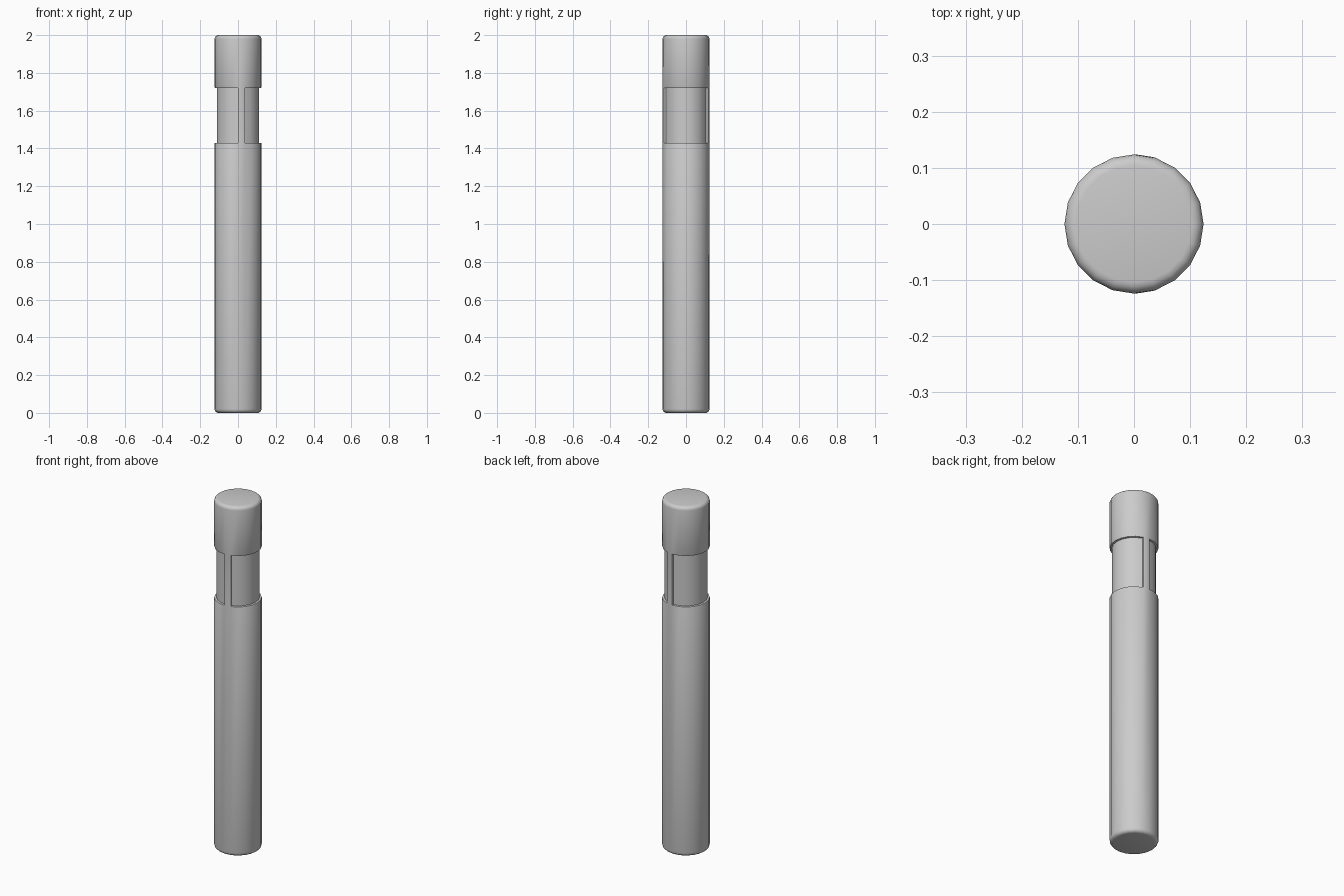
import bpy, bmesh, math

cube = bpy.data.objects.get("Cube")
if cube:
    bpy.data.objects.remove(cube, do_unlink=True)

SIDES, RADIUS = 20, 0.124
LOW, HIGH = 1.43, 1.72
ROUND = 0.02

grey = bpy.data.materials.new("plain grey")
grey.use_nodes = True
colour = (0.6, 0.6, 0.6, 1)
grey.diffuse_color = colour
grey.node_tree.nodes["Principled BSDF"].inputs["Base Color"].default_value = colour

# Rounded ends and straight wall, as radius and height
ends = [(RADIUS - ROUND + ROUND * math.sin(a), ROUND - ROUND * math.cos(a))
        for a in (math.pi / 2 * i / 4 for i in range(5))]
profile = ends + [(RADIUS, LOW), (RADIUS, HIGH)] + [(r, 2 - z) for r, z in reversed(ends)]

bm = bmesh.new()
rings = []
for r, z in profile:
    angles = [math.tau * i / SIDES for i in range(SIDES)]
    rings.append([bm.verts.new((r * math.cos(a), r * math.sin(a), z)) for a in angles])
band = []
for k, (lower, upper) in enumerate(zip(rings, rings[1:])):
    for i in range(SIDES):
        j = (i + 1) % SIDES
        face = bm.faces.new((lower[i], lower[j], upper[j], upper[i]))
        if k == len(ends):
            band.append(face)
bm.faces.new(reversed(rings[0]))
bm.faces.new(rings[-1])

# Sink the two side panels, leaving a narrow rib at front and back
ribs = (4, 15)
panels = [f for i, f in enumerate(band) if i not in ribs]
rim = {e for f in panels for e in f.edges
       if sum(g in panels for g in e.link_faces) == 1}
out = bmesh.ops.extrude_face_region(bm, geom=panels)
for v in out["geom"]:
    if isinstance(v, bmesh.types.BMVert):
        v.co.x *= 0.905
        v.co.y *= 0.905
bmesh.ops.delete(bm, geom=[f for f in panels if f.is_valid], context="FACES_ONLY")

# Soften the outer rim of the recesses
edges = [e for e in rim if e.is_valid and len(e.link_faces) == 2]
bmesh.ops.bevel(bm, geom=edges, offset=0.004, segments=2, profile=0.5, affect="EDGES")
bmesh.ops.recalc_face_normals(bm, faces=bm.faces)

mesh = bpy.data.meshes.new("grip_rod")
bm.to_mesh(mesh)
bm.free()
mesh.materials.append(grey)
rod = bpy.data.objects.new("grip_rod", mesh)
bpy.context.collection.objects.link(rod)
bpy.context.view_layer.objects.active = rod
rod.select_set(True)
bpy.ops.object.shade_smooth_by_angle(angle=math.radians(35))
